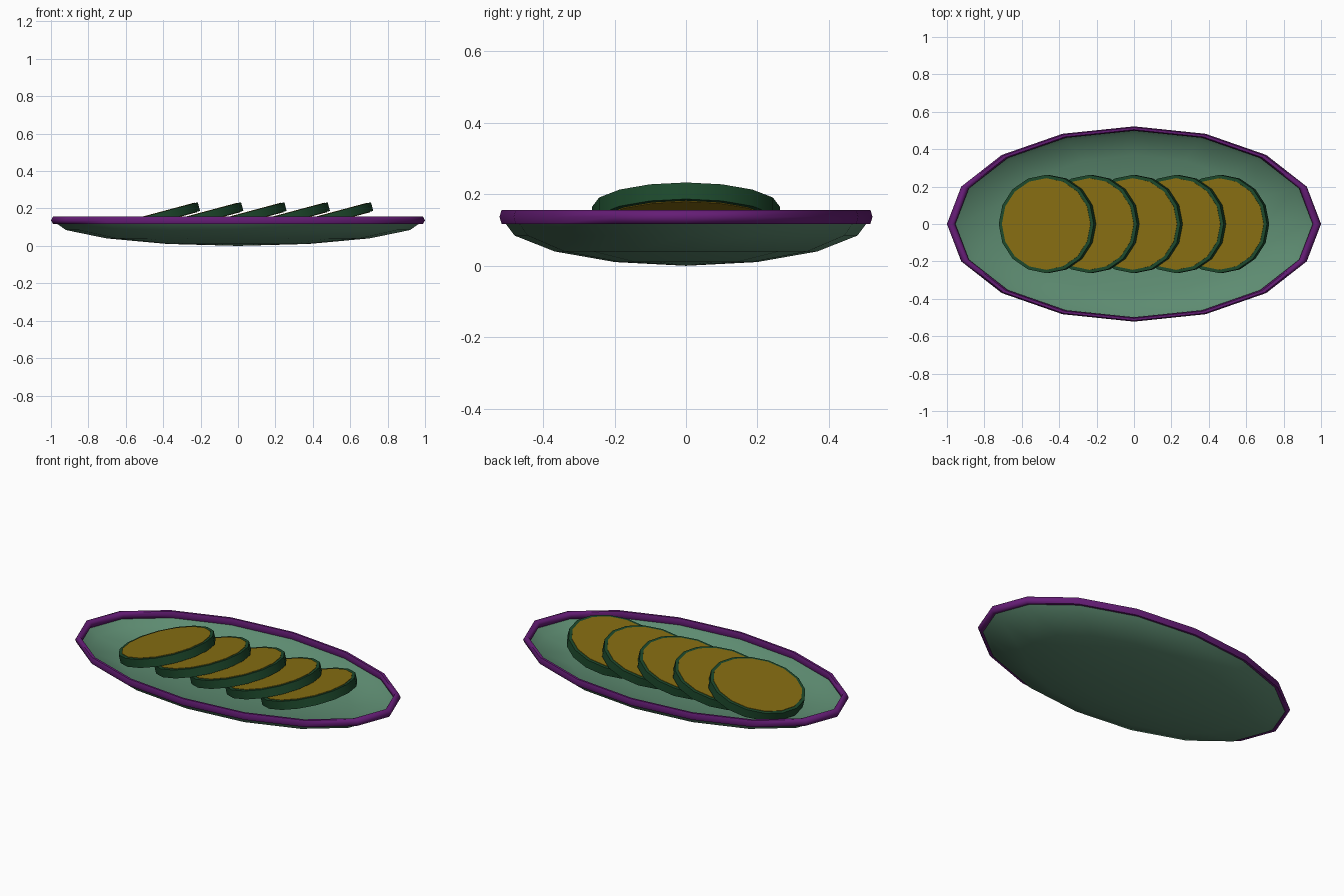
import bpy, bmesh, math

if "Cube" in bpy.data.objects:
    bpy.data.objects.remove(bpy.data.objects["Cube"])

RIM_Z = 0.137
Y_SCALE = 0.522


def material(name, rgb):
    m = bpy.data.materials.new(name)
    m.diffuse_color = (*rgb, 1)
    m.use_nodes = True
    m.node_tree.nodes["Principled BSDF"].inputs["Base Color"].default_value = m.diffuse_color
    return m


BOWL = material("bowl_green", (0.11, 0.26, 0.165))
RIM = material("rim_purple", (0.13, 0.012, 0.18))
PEEL = material("peel_green", (0.012, 0.065, 0.025))
FLESH = material("flesh_gold", (0.24, 0.155, 0.006))


def finish(name, bm, mat, angle=40):
    bmesh.ops.recalc_face_normals(bm, faces=bm.faces)
    mesh = bpy.data.meshes.new(name)
    bm.to_mesh(mesh)
    bm.free()
    obj = bpy.data.objects.new(name, mesh)
    bpy.context.collection.objects.link(obj)
    mesh.materials.append(mat)
    bpy.ops.object.select_all(action='DESELECT')
    obj.select_set(True)
    bpy.context.view_layer.objects.active = obj
    bpy.ops.object.shade_smooth_by_angle(angle=math.radians(angle))
    return obj


def lathe(profile, sides=16, closed=False):
    """Revolve (radius, z) points into a stretched oval form."""
    bm = bmesh.new()
    vs = [bm.verts.new((r, 0, z)) for r, z in profile]
    es = [bm.edges.new(p) for p in zip(vs, vs[1:])]
    if closed:
        es.append(bm.edges.new((vs[-1], vs[0])))
    bmesh.ops.spin(bm, geom=vs + es, cent=(0, 0, 0), axis=(0, 0, 1),
                   angle=2 * math.pi, steps=sides)
    bmesh.ops.remove_doubles(bm, verts=bm.verts, dist=1e-4)
    bmesh.ops.scale(bm, vec=(1, Y_SCALE, 1), verts=bm.verts)
    return bm


# Shallow oval dish: lower half of a squashed sphere
arc = [i * math.pi / 8 for i in range(5)]
finish("dish", lathe([(0.995 * math.sin(a), RIM_Z * (1 - math.cos(a))) for a in arc]), BOWL)

# Rim: six-sided ring around the dish edge
R = 0.0225
hexagon = [i * math.pi / 3 for i in range(6)]
finish("dish_rim", lathe([(1 - R + R * math.cos(a), RIM_Z + R * math.sin(a))
                          for a in hexagon], closed=True), RIM, 65)


# Overlapping tilted slices: peel disc with a slightly thicker flesh disc inside
def disc(name, radius, depth, x, mat):
    bm = bmesh.new()
    bmesh.ops.create_cone(bm, cap_ends=True, segments=16, radius1=radius,
                          radius2=radius, depth=depth)
    obj = finish(name, bm, mat, 30)
    obj.location = (x, 0, 0.142)
    obj.rotation_euler.y = math.radians(-15)


for i in range(5):
    x = (i - 2) * 0.2315
    disc(f"slice_peel_{i + 1}", 0.263, 0.048, x, PEEL)
    disc(f"slice_flesh_{i + 1}", 0.245, 0.053, x, FLESH)
